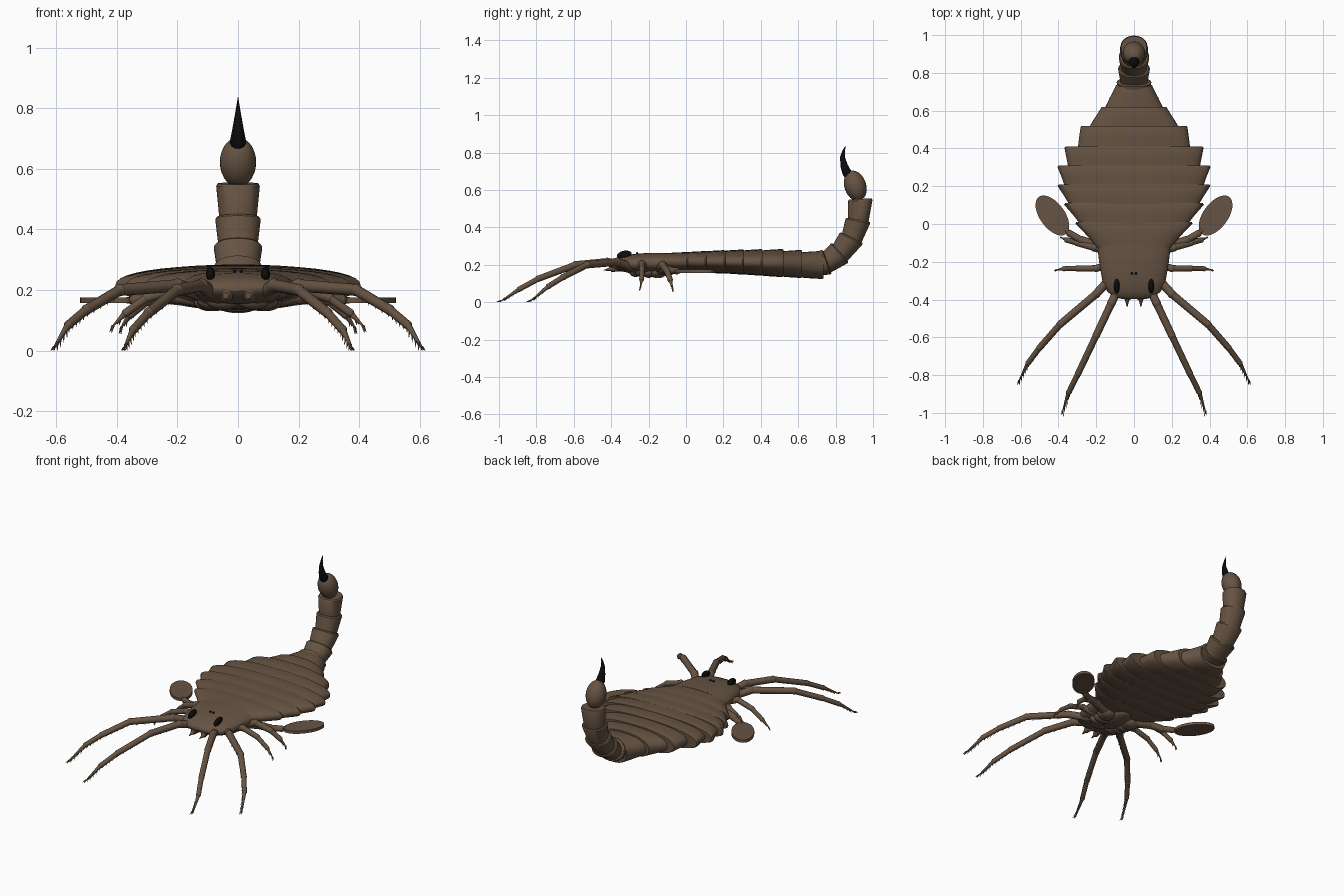
import bpy, bmesh
from math import sin, cos, pi, radians
from mathutils import Vector, Matrix

cube = bpy.data.objects.get("Cube")
if cube:
    bpy.data.objects.remove(cube)


def material(name, color):
    m = bpy.data.materials.new(name)
    m.use_nodes = True
    m.diffuse_color = color
    m.node_tree.nodes["Principled BSDF"].inputs["Base Color"].default_value = color
    return m


BROWN = material("brown shell", (0.135, 0.088, 0.056, 1))
BLACK = material("black", (0.004, 0.004, 0.004, 1))


def finish(bm, name, mat):
    bmesh.ops.recalc_face_normals(bm, faces=bm.faces)
    me = bpy.data.meshes.new(name)
    bm.to_mesh(me)
    bm.free()
    me.materials.append(mat)
    ob = bpy.data.objects.new(name, me)
    bpy.context.collection.objects.link(ob)
    bpy.ops.object.select_all(action="DESELECT")
    ob.select_set(True)
    bpy.context.view_layer.objects.active = ob
    bpy.ops.object.shade_smooth_by_angle(angle=radians(35))
    return ob


def loft(name, rings, mat=BROWN, sides=40, power=2.0):
    """Skin rings of (y, z, half width, half height, tilt in degrees)."""
    bm = bmesh.new()
    loops = []
    for y, z, hw, hh, tilt in rings:
        t = radians(tilt)
        loop = []
        for i in range(sides):
            a = 2 * pi * i / sides
            c, s = cos(a), sin(a)
            u = hw * abs(c) ** (2 / power) * (1 if c > 0 else -1)
            v = hh * abs(s) ** (2 / power) * (1 if s > 0 else -1)
            loop.append(bm.verts.new((u, y - v * sin(t), z + v * cos(t))))
        loops.append(loop)
    for a, b in zip(loops, loops[1:]):
        for i in range(sides):
            j = (i + 1) % sides
            bm.faces.new((a[i], a[j], b[j], b[i]))
    bm.faces.new(loops[0])
    bm.faces.new(loops[-1])
    return finish(bm, name, mat)


def ellipsoid(name, loc, size, mat=BROWN, rot=Matrix()):
    bm = bmesh.new()
    mtx = Matrix.Translation(loc) @ rot @ Matrix.Diagonal((*size, 1))
    bmesh.ops.create_uvsphere(bm, u_segments=24, v_segments=14, radius=1, matrix=mtx)
    return finish(bm, name, mat)


def cone(bm, a, b, r0, r1, sides=12):
    d = b - a
    mtx = Matrix.Translation((a + b) / 2) @ d.to_track_quat("Z", "Y").to_matrix().to_4x4()
    bmesh.ops.create_cone(bm, cap_ends=True, segments=sides, radius1=r0,
                          radius2=r1, depth=d.length, matrix=mtx)


def limb(name, side, points, radius, spines, spine_len):
    """Jointed limb whose segments flare at the joint, with spines inside."""
    pts = [Vector((x * side, y, z)) for x, y, z in points]
    bm = bmesh.new()
    n = len(pts) - 1
    for k in range(n):
        a, b = pts[k], pts[k + 1]
        r = radius * (1 - 0.6 * k / n)
        last = k == n - 1
        cone(bm, a, b, r * 0.9, 0.001 if last else r * 0.85)
        if not last:
            bmesh.ops.create_uvsphere(bm, u_segments=12, v_segments=8, radius=r * 0.9,
                                      matrix=Matrix.Translation(b))
        if k == 0:
            continue
        d = (b - a).normalized()
        for i in range(spines):
            p = a.lerp(b, (i + 0.7) / spines)
            for inward in (0.8, 0.1):
                way = d + Vector((-inward * side * 0.6, -0.3 * inward, -0.5))
                tip = p + way.normalized() * spine_len
                tip.z = max(tip.z, 0)
                cone(bm, p, tip, 0.0055, 0.0005, 5)
    return finish(bm, name, BROWN)


# Head shield
loft("head_shield", [(-0.398, 0.205, 0.06, 0.008, 0), (-0.388, 0.205, 0.10, 0.022, 0),
                     (-0.36, 0.205, 0.14, 0.036, 0), (-0.30, 0.205, 0.168, 0.050, 0),
                     (-0.20, 0.208, 0.185, 0.056, 0), (-0.11, 0.210, 0.195, 0.054, 0)],
     power=2.3)

# Overlapping body plates: front y, back y, front half width, back half width
plates = [(-0.13, 0.01, 0.19, 0.31), (-0.02, 0.11, 0.27, 0.37),
          (0.08, 0.21, 0.33, 0.405), (0.18, 0.31, 0.36, 0.405),
          (0.28, 0.41, 0.345, 0.368), (0.38, 0.52, 0.30, 0.283),
          (0.49, 0.62, 0.25, 0.175), (0.59, 0.735, 0.165, 0.098)]
for k, (y0, y1, w0, w1) in enumerate(plates):
    h = 0.055 + 0.004 * min(k, 5)
    z = 0.213 + 0.008 * sin(pi * k / 7) - 0.002 * k
    mid = (y0 + y1) / 2
    loft(f"body_plate_{k + 1}",
         [(y0, z, w0, h * 0.87, 0), (mid, z, (w0 + w1) / 2, h * 0.95, 0),
          (y1 - 0.008, z, w1, h, 0), (y1, z, w1 * 0.985, h * 0.96, 0)], power=2.3)

# Upward curling tail: centre y, z, half width, half height, tilt
joints = [(0.69, 0.203, 0.098, 0.070, 5), (0.755, 0.215, 0.092, 0.070, 20),
          (0.825, 0.265, 0.084, 0.069, 42), (0.887, 0.345, 0.080, 0.068, 64),
          (0.921, 0.440, 0.075, 0.067, 80), (0.933, 0.552, 0.072, 0.065, 93)]
for k, (a, b) in enumerate(zip(joints, joints[1:])):
    start = (a[0], a[1], b[2] * 0.86, b[3] * 0.86, a[4])
    rim = (b[0], b[1], b[2] * 0.93, b[3] * 0.93, b[4])
    back = [p + (q - p) * 0.92 for p, q in zip(start, b)]
    back[2:4] = b[2:4]
    loft(f"tail_segment_{k + 1}", [start, back, rim], power=2.2)

# Tail bulb and stinger
ellipsoid("tail_bulb", (0, 0.905, 0.622), (0.060, 0.058, 0.084),
          rot=Matrix.Rotation(radians(18), 4, "X"))
loft("stinger", [(0.872, 0.665, 0.022, 0.020, 105), (0.862, 0.69, 0.027, 0.025, 108),
                 (0.845, 0.73, 0.019, 0.020, 104), (0.837, 0.775, 0.011, 0.013, 85),
                 (0.843, 0.81, 0.005, 0.007, 75), (0.853, 0.835, 0.001, 0.001, 70)],
     BLACK, 12)

# Underside plate between the limb bases
ellipsoid("belly_plate", (0, -0.17, 0.165), (0.07, 0.12, 0.03))

limbs = {
    "front_leg": ([(0.05, -0.27, 0.17), (0.12, -0.42, 0.215), (0.20, -0.59, 0.20),
                   (0.295, -0.79, 0.125), (0.345, -0.89, 0.07), (0.38, -0.995, 0.003)],
                  0.026, 5, 0.042),
    "second_leg": ([(0.08, -0.24, 0.17), (0.20, -0.37, 0.215), (0.39, -0.53, 0.20),
                    (0.50, -0.655, 0.135), (0.56, -0.735, 0.085), (0.612, -0.835, 0.005)],
                   0.026, 5, 0.042),
    "third_leg": ([(0.08, -0.20, 0.165), (0.20, -0.235, 0.205), (0.30, -0.235, 0.175),
                   (0.37, -0.237, 0.125), (0.42, -0.245, 0.075)], 0.022, 2, 0.025),
    "fourth_leg": ([(0.09, -0.16, 0.165), (0.21, -0.125, 0.20), (0.30, -0.10, 0.165),
                    (0.355, -0.085, 0.12), (0.39, -0.07, 0.07)], 0.024, 2, 0.025),
    "paddle_arm": ([(0.09, -0.14, 0.165), (0.20, -0.11, 0.18), (0.28, -0.085, 0.17),
                    (0.34, -0.05, 0.167), (0.42, 0.03, 0.165)], 0.030, 0, 0),
}

for side, word in ((1, "left"), (-1, "right")):
    # Legs with their swollen bases
    for name, (points, radius, spines, length) in limbs.items():
        limb(f"{word}_{name}", side, points, radius, spines, length)
        x, y, z = points[0]
        ellipsoid(f"{word}_{name}_base", (side * x, y, z - 0.005), (0.055, 0.035, 0.03))
    # Flat swimming paddle
    bm = bmesh.new()
    mtx = (Matrix.Translation((side * 0.432, 0.045, 0.166))
           @ Matrix.Rotation(side * radians(54), 4, "Z") @ Matrix.Diagonal((0.122, 0.066, 1, 1)))
    bmesh.ops.create_cone(bm, cap_ends=True, segments=32, radius1=1, radius2=1,
                          depth=0.018, matrix=mtx)
    finish(bm, f"{word}_paddle", BROWN)
    # Pincers in front of the mouth
    bm = bmesh.new()
    cone(bm, Vector((side * 0.03, -0.34, 0.18)), Vector((side * 0.037, -0.40, 0.18)), 0.016, 0.018)
    cone(bm, Vector((side * 0.037, -0.39, 0.18)), Vector((side * 0.036, -0.44, 0.17)), 0.016, 0.001)
    finish(bm, f"{word}_pincer", BROWN)
    # Large eye and small central eye
    ellipsoid(f"{word}_eye", (side * 0.091, -0.33, 0.253), (0.015, 0.040, 0.022), BLACK,
              Matrix.Rotation(radians(12), 4, "X"))
    ellipsoid(f"{word}_small_eye", (side * 0.011, -0.262, 0.262), (0.006, 0.006, 0.006), BLACK)
